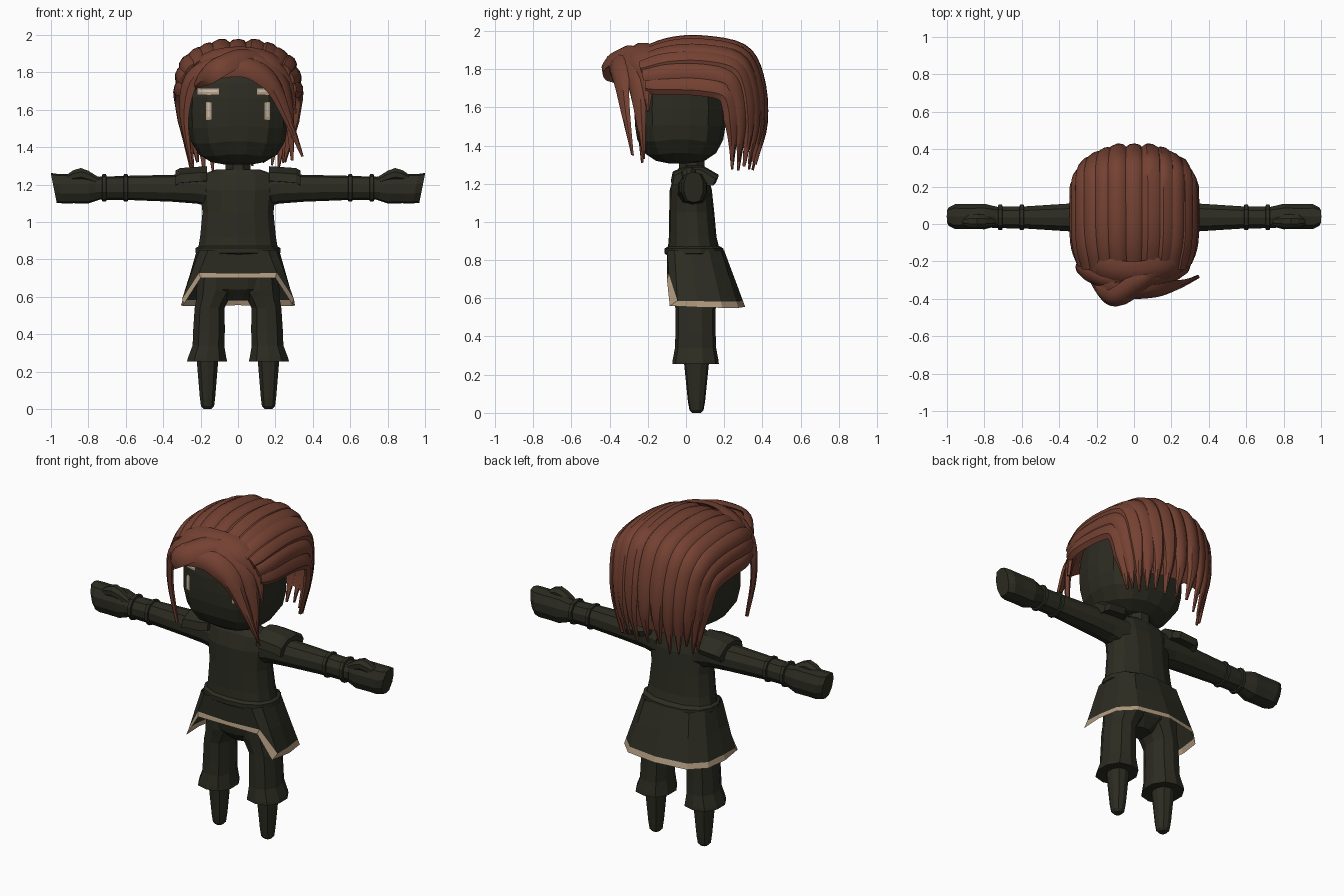
import bpy, bmesh, math, random
from mathutils import Vector as V

if "Cube" in bpy.data.objects:
    bpy.data.objects.remove(bpy.data.objects["Cube"])

random.seed(4)


def material(name, rgb):
    m = bpy.data.materials.new(name)
    m.diffuse_color = (*rgb, 1)
    m.use_nodes = True
    m.node_tree.nodes["Principled BSDF"].inputs["Base Color"].default_value = m.diffuse_color
    return m


DARK = material("dark_olive", (0.025, 0.025, 0.016))
HAIR = material("auburn", (0.175, 0.053, 0.032))
TRIM = material("tan_trim", (0.43, 0.32, 0.21))
PALE = material("pale_grey", (0.55, 0.52, 0.47))


def loft(name, rings, mat, closed=True, caps=True, mirror=False, smooth=False):
    """Skin a list of point rings; optionally cap the ends and mirror over x."""
    bm = bmesh.new()
    rows = [[bm.verts.new(p) for p in r] for r in rings]
    n = len(rows[0])
    for a, b in zip(rows, rows[1:]):
        for i in range(n if closed else n - 1):
            j = (i + 1) % n
            bm.faces.new((a[i], a[j], b[j], b[i]))
    if closed and caps:
        bm.faces.new(rows[0])
        bm.faces.new(rows[-1])
    bmesh.ops.recalc_face_normals(bm, faces=bm.faces)
    me = bpy.data.meshes.new(name)
    bm.to_mesh(me)
    bm.free()
    ob = bpy.data.objects.new(name, me)
    bpy.context.collection.objects.link(ob)
    me.materials.append(mat)
    if mirror:
        ob.modifiers.new("mirror", 'MIRROR').use_mirror_merge = False
    if smooth:
        bpy.ops.object.select_all(action='DESELECT')
        ob.select_set(True)
        bpy.context.view_layer.objects.active = ob
        bpy.ops.object.shade_smooth_by_angle(angle=math.radians(35))
    return ob


def oval(c, ru, rv, n=12, axis='z', power=2.4):
    """Rounded-box ring around c, in the xy plane (axis z) or yz plane (axis x)."""
    pts = []
    for i in range(n):
        a = 2 * math.pi * (i + 0.5) / n
        k = (abs(math.cos(a)) ** power + abs(math.sin(a)) ** power) ** (-1 / power)
        u, v = ru * k * math.cos(a), rv * k * math.sin(a)
        pts.append(V(c) + (V((u, v, 0)) if axis == 'z' else V((0, u, v))))
    return pts


def smooth_path(pts, steps=4):
    """Catmull-Rom samples through the points."""
    p = [V(q) for q in pts]
    p = [2 * p[0] - p[1]] + p + [2 * p[-1] - p[-2]]
    out = []
    for i in range(1, len(p) - 2):
        a, b, c, d = p[i - 1:i + 3]
        for s in range(steps):
            t = s / steps
            out.append(0.5 * (2 * b + (c - a) * t + (2 * a - 5 * b + 4 * c - d) * t * t
                              + (3 * b - a - 3 * c + d) * t ** 3))
    return out + [p[-2]]


def strand(name, pts, width, thick, start, taper, centre=(0, 0.02, 1.6)):
    """Ridged hair lock swept along a path, pointed at its end."""
    path = smooth_path(pts)
    rings = []
    for i, p in enumerate(path):
        t = i / (len(path) - 1)
        tan = (path[min(i + 1, len(path) - 1)] - path[max(i - 1, 0)]).normalized()
        side = tan.cross(p - V(centre)).normalized()
        out = side.cross(tan)
        f = min(1, start + t * 3) * min(1, (1.03 - t) / taper)
        w, h = width / 2 * f, thick * (0.35 + 0.65 * f)
        rings.append([p + side * w * u + out * h * v for u, v in
                      ((-1, -.3), (-.55, .5), (.1, .7), (.65, .4), (1, -.4), (0, -.7))])
    return loft(name, rings, HAIR, smooth=True)


# ---- head, neck, face
HC, HS = V((0, -0.03, 1.585)), (0.268, 0.24, 0.28)
rings = []
for i in range(1, 12):
    ph = math.pi * i / 12
    ring = []
    for j in range(16):
        th = 2 * math.pi * (j + 0.5) / 16
        d = V((math.sin(ph) * math.cos(th), math.sin(ph) * math.sin(th), -math.cos(ph)))
        d /= sum(abs(q) ** 3 for q in d) ** (1 / 3)
        ring.append(HC + V([q * s for q, s in zip(d, HS)]))
    rings.append(ring)
loft("head", rings, DARK)
loft("neck", [oval((0, 0.03, z), 0.07, 0.07, 8) for z in (1.22, 1.36)], DARK)


def face_plate(name, x0, x1, z0, z1, mat, lift, mirror=True):
    def at(x, z):
        k = 1 - abs(x / HS[0]) ** 3 - abs((z - HC.z) / HS[2]) ** 3
        return (x, HC.y - HS[1] * max(k, 0) ** (1 / 3) - lift, z)
    xs = [x0 + (x1 - x0) * i / 4 for i in range(5)]
    loft(name, [[at(x, z) for x in xs] for z in (z0, (z0 + z1) / 2, z1)],
         mat, closed=False, mirror=mirror)


face_plate("eyes", 0.14, 0.175, 1.545, 1.64, TRIM, 0.005)
face_plate("eye_highlights", 0.153, 0.163, 1.56, 1.635, PALE, 0.008)
face_plate("eyebrows", 0.10, 0.22, 1.68, 1.715, TRIM, 0.005)
face_plate("eyebrow_highlights", 0.11, 0.21, 1.695, 1.705, PALE, 0.008)

# ---- torso and belt
loft("torso", [oval((0, y, z), rx, ry, 14) for z, rx, ry, y in (
    (0.76, .205, .135, .045), (0.86, .215, .135, .04), (0.92, .205, .125, .035),
    (1.05, .192, .118, .03), (1.17, .205, .11, .025), (1.25, .205, .085, .025),
    (1.28, .12, .065, .025))], DARK)
loft("belt", [oval((0, .042, z), r, r - .075, 14) for z, r in (
    (0.825, .215), (0.835, .23), (0.86, .23), (0.875, .205))], DARK)

# ---- flared tunic skirt: short front panel, long sides and back, tan hem
waist = [(0, -.1), (.16, -.1), (.205, -.06), (.22, .03), (.21, .12), (.15, .185), (0, .2)]
hem = [(0, -.1, .70), (.2, -.1, .70), (.29, -.085, .56), (.305, .06, .553),
       (.285, .19, .55), (.2, .275, .55), (0, .31, .555)]


def full(half):
    return half + [V((-p.x, p.y, p.z)) for p in half[-2:0:-1]]


top = [V((x, y, 0.85)) for x, y in waist]
low = [V(p) for p in hem]
inner = [b.lerp(a, (0.024 if b.z > .6 else 0.034) / (b - a).length) for a, b in zip(top, low)]
inner[1] = V((.208, -.09, .727))      # trim turns down the edge of the side panel
inner[2] = V((.299, -.045, .587))
mid = [a.lerp(b, 0.5) * 1.0 for a, b in zip(top, inner)]
rows = [full(r) for r in (top, mid, inner, low)]
skirt = loft("tunic_skirt", rows, DARK, caps=False)
skirt.data.materials.append(TRIM)
for f in skirt.data.polygons:
    f.material_index = int(f.index >= 2 * len(rows[0]))

# ---- trousers, legs and feet
loft("trouser_seat", [oval((0, .045, z), rx, ry, 12) for z, rx, ry in (
    (0.58, .07, .06), (0.64, .19, .115), (0.72, .21, .13), (0.8, .2, .13))], DARK)
loft("trouser_leg", [oval((x, .05, z), rx, ry, 10) for z, x, rx, ry in (
    (0.255, .165, .11, .122), (0.275, .165, .105, .12), (0.34, .158, .087, .108),
    (0.42, .155, .087, .105), (0.54, .152, .082, .105), (0.59, .135, .09, .11),
    (0.63, .12, .105, .115), (0.74, .115, .1, .12))], DARK, mirror=True)
loft("foot", [oval((.163, .055, z), rx, ry, 10) for z, rx, ry in (
    (0.0, .022, .024), (0.015, .036, .037), (0.06, .042, .045),
    (0.27, .06, .066), (0.34, .062, .068))], DARK, mirror=True)

# ---- arms, cuffs, hands, shoulder flaps
loft("arm", [oval((x, .035, z), ry, rz, 10, 'x') for x, z, ry, rz in (
    (.12, 1.165, .085, .092), (.22, 1.178, .08, .08), (.35, 1.18, .076, .072),
    (.58, 1.182, .061, .065), (.76, 1.18, .058, .061))], DARK, mirror=True)
for i, x in enumerate((0.60, 0.715)):
    loft("cuff_%d" % i, [oval((x + d, .035, 1.182), r - .003, r, 10, 'x') for d, r in (
        (-.013, .058), (-.01, .073), (.01, .073), (.013, .058))], DARK, mirror=True)
hand = [oval((x, .04, z), ry, rz, 10, 'x', 3) for x, z, ry, rz in (
    (.73, 1.18, .052, .058), (.80, 1.178, .069, .079), (.88, 1.178, .067, .078),
    (.95, 1.178, .068, .079), (.985, 1.182, .05, .08))]
for r in hand[-2:]:
    for p in r:
        p.x += (p.z - 1.18) * 0.2
loft("hand", hand, DARK, mirror=True)
loft("thumb", [oval((x, .015, z), 1.1 * r, r, 8, 'x') for x, z, r in (
    (.74, 1.215, .022), (.80, 1.242, .033), (.84, 1.254, .036), (.88, 1.246, .032),
    (.92, 1.23, .02))], DARK, mirror=True)
flap = ((-.085, 1.215), (-.075, 1.262), (0, 1.294), (.08, 1.294), (.165, 1.245), (.15, 1.21))
loft("shoulder_flap", [[V((x, y * s + .006, z + dz)) for y, z in flap] for x, s, dz in (
    (.165, .8, .004), (.2, 1, .002), (.31, 1, -.006), (.335, .9, -.02))], DARK, mirror=True)


# ---- swept-back hair: cap plus overlapping locks from brow to nape
def hair_path(a, tip=0.0):
    s = math.copysign(abs(math.sin(a)) ** .85, a)
    k = math.cos(a)
    c = k ** .7
    return [(.29 * s, -.2 - .06 * c, 1.70 + .18 * c), (.32 * s, -.1, 1.69 + .255 * c),
            (.325 * s, .08, 1.68 + .28 * c), (.32 * s, .2 + .1 * k, 1.65 + .265 * c),
            (.305 * s, .235 + .155 * k, 1.57 + .2 * c), (.285 * s, .24 + .175 * k, 1.47 + .05 * c),
            (.25 * s, .235 + .13 * k, 1.275 + tip)]


pivot = V((0, .05, 1.6))
cap = []
for i in range(25):
    row = smooth_path(hair_path(math.radians(-89 + 178 * i / 24)))[:-2]
    cap.append([pivot + (p - pivot) * 0.975 for p in row])
loft("hair_cap", cap, HAIR, closed=False, smooth=True)
COUNT = 13
for i in range(COUNT):
    ang = math.radians(-87 + 174 * i / (COUNT - 1))
    strand("hair_lock_%d" % i, hair_path(ang, random.uniform(-.015, .05)),
           random.uniform(.10, .118), random.uniform(.02, .034), .8, .28)

# ---- fringe: rolled quiff with locks falling on both sides of the face
fringe = [
    ([(-.2, -.29, 1.76), (-.12, -.36, 1.825), (.05, -.36, 1.835), (.18, -.345, 1.75),
      (.26, -.32, 1.58), (.345, -.28, 1.35)], .14, .5),
    ([(-.1, -.3, 1.87), (.08, -.3, 1.87), (.22, -.265, 1.77), (.275, -.245, 1.58),
      (.29, -.22, 1.33)], .14, .5),
    ([(.05, -.29, 1.87), (-.13, -.31, 1.84), (-.255, -.265, 1.76), (-.29, -.24, 1.56),
      (-.25, -.23, 1.31)], .13, .5),
    ([(.12, -.26, 1.89), (0, -.34, 1.88), (-.11, -.405, 1.83), (-.19, -.35, 1.77),
      (-.24, -.27, 1.71)], .14, .4),
    ([(-.29, -.19, 1.74), (-.17, -.25, 1.86), (0, -.275, 1.895), (.17, -.245, 1.865),
      (.27, -.21, 1.76), (.305, -.2, 1.58)], .17, .4),
]
for i, (pts, w, taper) in enumerate(fringe):
    strand("fringe_lock_%d" % i, pts, w, .036, .5, taper, (0, -.05, 1.6))
